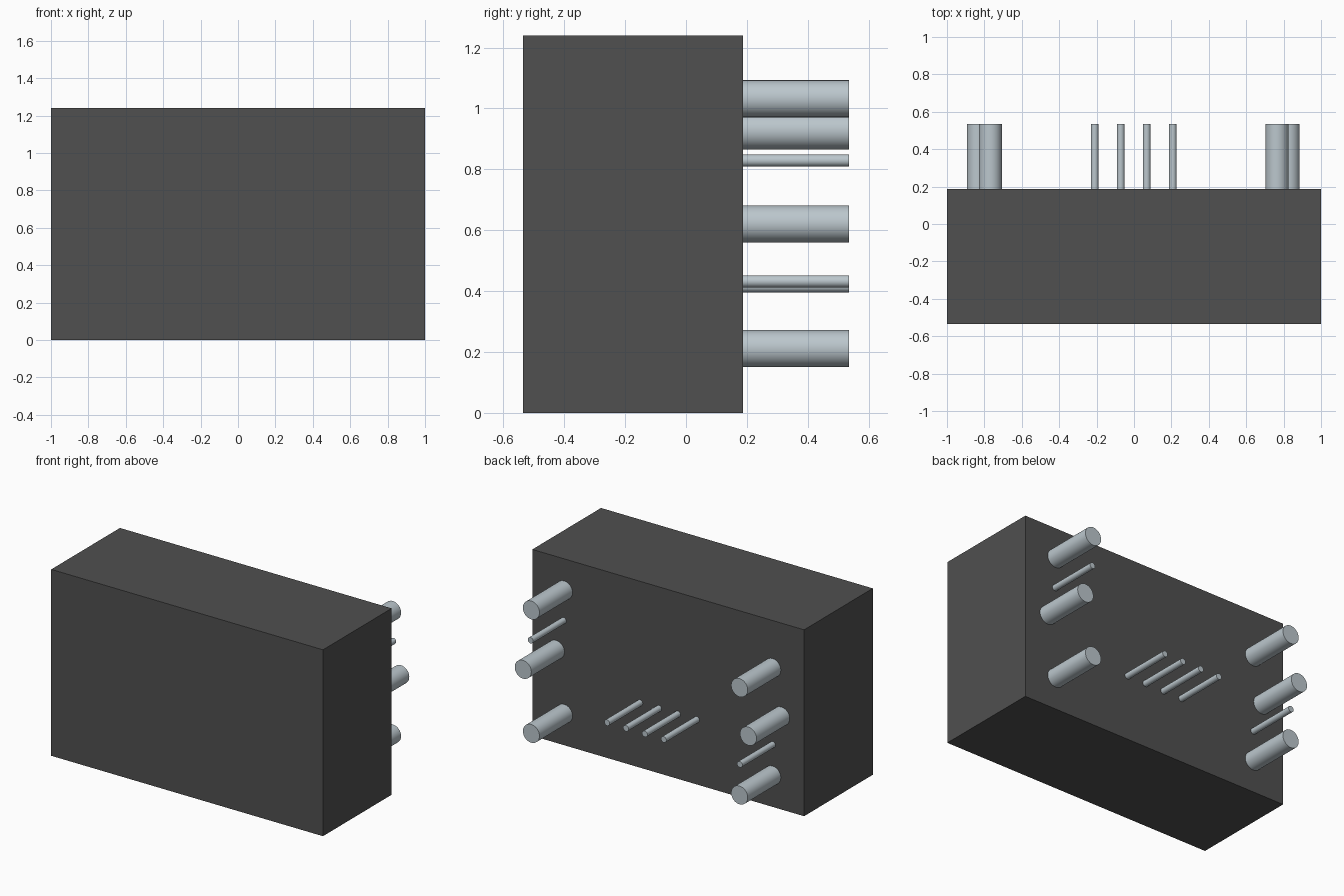
import bpy
import math

cube = bpy.data.objects.get("Cube")
if cube:
    bpy.data.objects.remove(cube, do_unlink=True)


def make_material(name, rgb):
    mat = bpy.data.materials.new(name)
    mat.use_nodes = True
    mat.diffuse_color = (*rgb, 1)
    mat.node_tree.nodes["Principled BSDF"].inputs["Base Color"].default_value = (*rgb, 1)
    return mat


CHARCOAL = make_material("charcoal", (0.08, 0.08, 0.08))
STEEL = make_material("pale_steel", (0.50, 0.57, 0.61))

FRONT, BACK, TIP = -0.535, 0.187, 0.535
HEIGHT = 1.24


def pin(name, x, z, radius, sides):
    """Round pin standing out of the back face, slightly sunk into it."""
    start = BACK - 0.01
    bpy.ops.mesh.primitive_cylinder_add(
        vertices=sides, radius=radius, depth=TIP - start,
        location=(x, (start + TIP) / 2, z), rotation=(math.pi / 2, 0, 0))
    obj = bpy.context.object
    obj.name = name
    obj.data.materials.append(STEEL)
    bpy.ops.object.shade_smooth_by_angle(angle=math.radians(40))


# Solid rectangular housing
bpy.ops.mesh.primitive_cube_add(size=1, location=(0, (FRONT + BACK) / 2, HEIGHT / 2))
body = bpy.context.object
body.name = "housing"
body.scale = (2, BACK - FRONT, HEIGHT)
bpy.ops.object.transform_apply(location=False, rotation=False, scale=True)
body.data.materials.append(CHARCOAL)

# Thick pins: a column of three near each end
thick_pins = {
    "left_upper": (0.765, 1.032), "left_middle": (0.825, 0.621), "left_lower": (0.765, 0.211),
    "right_upper": (-0.768, 0.926), "right_middle": (-0.833, 0.621), "right_lower": (-0.768, 0.211),
}
for label, (x, z) in thick_pins.items():
    pin(f"{label}_thick_pin", x, z, 0.061, 32)

# Thin pins: one in each column, and a row of four in the middle
pin("left_thin_pin", 0.77, 0.829, 0.02, 24)
pin("right_thin_pin", -0.77, 0.416, 0.02, 24)
for i in range(4):
    pin(f"centre_thin_pin_{i + 1}", -0.21 + 0.139 * i, 0.432, 0.02, 24)
